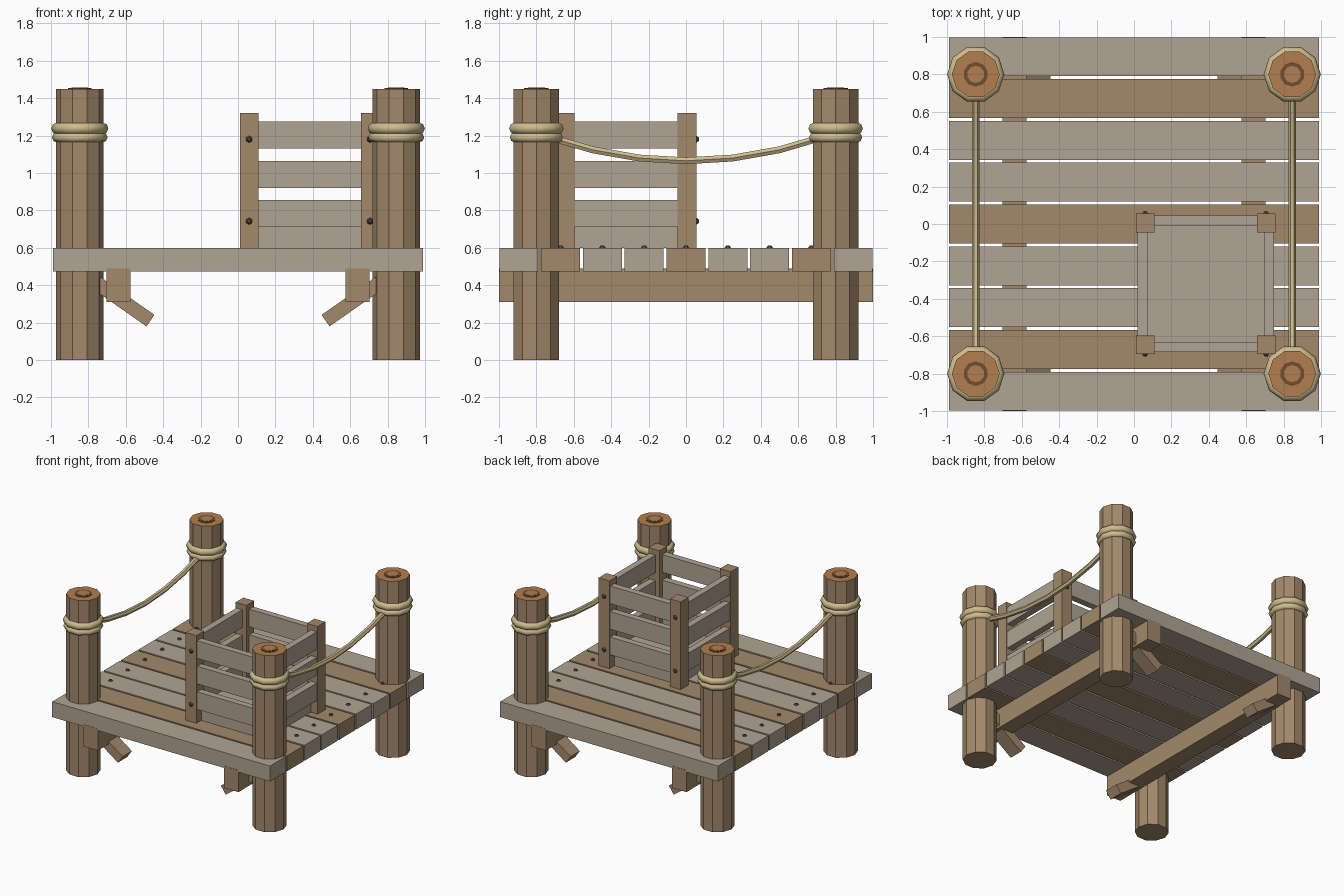
import bpy, bmesh, math
from mathutils import Matrix, Vector

if "Cube" in bpy.data.objects:
    bpy.data.objects.remove(bpy.data.objects["Cube"])


def material(name, r, g, b):
    m = bpy.data.materials.new(name)
    lin = [((c / 255 + 0.055) / 1.055) ** 2.4 for c in (r, g, b)]
    m.diffuse_color = (*lin, 1)
    m.use_nodes = True
    m.node_tree.nodes["Principled BSDF"].inputs["Base Color"].default_value = m.diffuse_color
    return m


GREY = material("weathered grey wood", 176, 164, 147)
BROWN = material("brown wood", 163, 137, 107)
END = material("orange end grain", 178, 127, 80)
RING = material("dark growth ring", 112, 78, 48)
ROPE = material("straw rope", 206, 188, 142)
NAIL = material("dark nail", 92, 76, 60)


def finish(name, bm, *mats):
    bmesh.ops.recalc_face_normals(bm, faces=bm.faces[:])
    me = bpy.data.meshes.new(name)
    bm.to_mesh(me)
    bm.free()
    for m in mats:
        me.materials.append(m)
    ob = bpy.data.objects.new(name, me)
    bpy.context.collection.objects.link(ob)
    return ob


def box(name, lo, hi, mat, rot=None):
    """Box between two corners, optionally turned about its centre."""
    lo, hi = Vector(lo), Vector(hi)
    mtx = Matrix.Translation((lo + hi) / 2) @ (rot or Matrix.Identity(4))
    bm = bmesh.new()
    bmesh.ops.create_cube(bm, size=1, matrix=mtx @ Matrix.Diagonal((*(hi - lo), 1)))
    return finish(name, bm, mat)


def sweep(name, path, radius, sides, mat, closed=False):
    """Round tube along a path."""
    cu = bpy.data.curves.new(name, 'CURVE')
    cu.dimensions = '3D'
    sp = cu.splines.new('POLY')
    sp.points.add(len(path) - 1)
    for p, co in zip(sp.points, path):
        p.co = (*co, 1)
    sp.use_cyclic_u = closed
    cu.bevel_depth = radius
    cu.bevel_resolution = (sides - 4) // 2
    cu.materials.append(mat)
    ob = bpy.data.objects.new(name, cu)
    bpy.context.collection.objects.link(ob)
    for s in sp.id_data.splines:
        s.use_smooth = True
    return ob


def nail(name, loc, rot=None):
    """Small domed nail head facing local +z."""
    bm = bmesh.new()
    bmesh.ops.create_cone(bm, cap_ends=True, segments=6, radius1=0.02, radius2=0.009,
                          depth=0.015,
                          matrix=Matrix.Translation(loc) @ (rot or Matrix.Identity(4)))
    finish(name, bm, NAIL)


PX, PY, PR, PH = 0.846, 0.80, 0.128, 1.45

# Deck planks, with nails above the rope lines
for i in range(9):
    y = (i - 4) * 0.2235
    box("deck_plank", (-0.99, y - 0.104, 0.473), (0.99, y + 0.104, 0.60),
        BROWN if i in (1, 4, 7) else GREY)
    if 0 < i < 8:
        for s in (-1, 1):
            nail("deck_nail", (s * PX, y, 0.604))

for s in (-1, 1):
    # Long support beam
    box("support_beam", (s * 0.639 - 0.065, -1, 0.31), (s * 0.639 + 0.065, 1, 0.49), BROWN)

    # Sagging rope between front and back posts
    pts = [(s * PX, y, 1.065 + 0.235 * y * y) for y in [k * 0.25 for k in range(-3, 4)]]
    sweep("sagging_rope", pts, 0.021, 6, ROPE)

    for t in (-1, 1):
        # Ten-sided post with end grain on top
        bm = bmesh.new()
        bmesh.ops.create_cone(bm, cap_ends=True, segments=10, radius1=PR, radius2=PR,
                              depth=PH,
                              matrix=Matrix.Translation((s * PX, t * PY, PH / 2))
                              @ Matrix.Rotation(math.pi / 2, 4, 'Z'))
        bm.normal_update()
        for f in bm.faces:
            f.material_index = 1 if f.normal.z > 0.9 else 0
        finish("post", bm, BROWN, END)

        # Growth ring plate: dark disc with a lighter core
        for r, h, mat, part in ((0.066, 0.004, RING, "growth_ring"),
                                (0.046, 0.006, END, "post_core")):
            bm = bmesh.new()
            bmesh.ops.create_cone(bm, cap_ends=True, segments=10, radius1=r, radius2=r,
                                  depth=h,
                                  matrix=Matrix.Translation((s * PX, t * PY, PH + h / 2)))
            finish(part, bm, mat)

        # Two rope coils around the post
        for z, r, major in ((1.238, 0.031, 0.122), (1.19, 0.027, 0.122)):
            ring = [(s * PX + major * math.cos(a), t * PY + major * math.sin(a), z)
                    for a in [k * math.tau / 10 for k in range(10)]]
            sweep("rope_coil", ring, r, 8, ROPE, True)

        # Slanted brace running from the post down under the beam
        c = Vector((s * 0.632, t * PY, 0.325))
        h = Vector((0.2, 0.06, 0.0375))
        box("brace", c - h, c + h, BROWN, Matrix.Rotation(-s * math.radians(35), 4, 'Y'))

# Crate
CX, CY, HX, HY = 0.383, -0.32, 0.3725, 0.375
for s in (-1, 1):
    for t in (-1, 1):
        x, y = CX + s * (HX - 0.049), CY + t * (HY - 0.05)
        box("crate_corner", (x - 0.049, y - 0.05, 0.60), (x + 0.049, y + 0.05, 1.32), BROWN)
        for z in (0.742, 1.18):
            nail("crate_nail", (x, CY + t * (HY + 0.006), z),
                 Matrix.Rotation(-t * math.pi / 2, 4, 'X'))
    for z in (0.71, 0.92, 1.13):
        # Slats across the front and back, then the two sides
        y = CY + s * (HY - 0.037)
        box("crate_slat", (CX - HX + 0.05, y - 0.027, z), (CX + HX - 0.05, y + 0.027, z + 0.145), GREY)
        x = CX + s * (HX - 0.034)
        box("crate_slat", (x - 0.027, CY - HY + 0.05, z), (x + 0.027, CY + HY - 0.05, z + 0.145), GREY)
box("crate_floor", (CX - 0.312, CY - 0.312, 0.60), (CX + 0.312, CY + 0.312, 0.71), GREY)

# Turn ropes into smooth meshes
for ob in [o for o in bpy.data.objects if o.type == 'CURVE']:
    bpy.ops.object.select_all(action='DESELECT')
    ob.select_set(True)
    bpy.context.view_layer.objects.active = ob
    bpy.ops.object.convert(target='MESH')
    bpy.ops.object.shade_smooth_by_angle(angle=math.radians(50))
